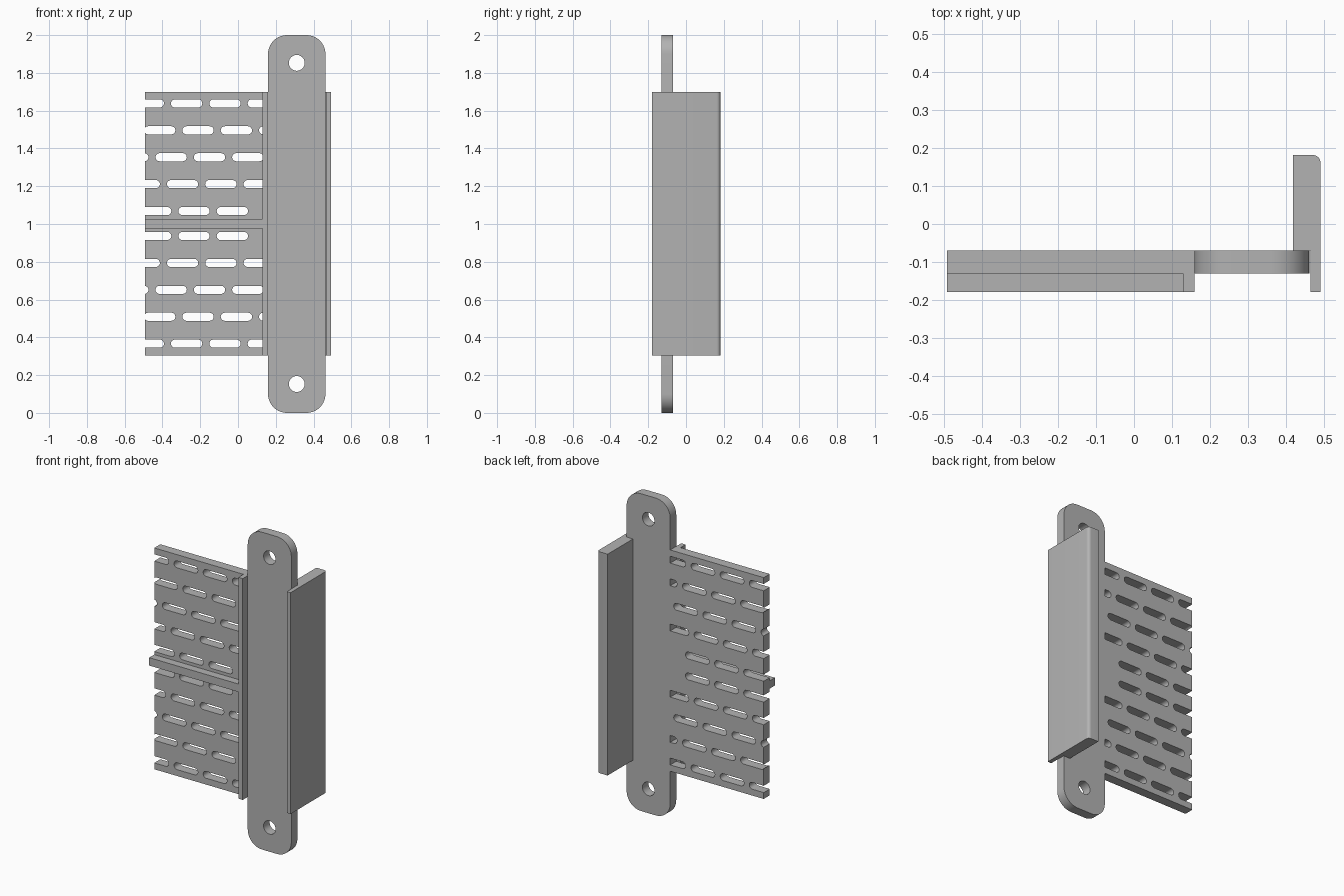
import bpy, bmesh, math

cube = bpy.data.objects.get("Cube")
if cube:
    bpy.data.objects.remove(cube, do_unlink=True)

grey = bpy.data.materials.new("plain grey")
grey.use_nodes = True
grey.diffuse_color = (0.45, 0.45, 0.45, 1)
grey.node_tree.nodes["Principled BSDF"].inputs["Base Color"].default_value = grey.diffuse_color

BACK, FACE, FRONT = -0.07, -0.13, -0.18   # depth of the sheet and of its ribs
LOW, HIGH = 0.305, 1.70                   # height of the panel and flange
MID = (LOW + HIGH) / 2
LEFT, EDGE, RIGHT = -0.493, 0.159, 0.463


def rounded(x0, x1, z0, z1, r, steps):
    """Outline of a rectangle with rounded corners."""
    pts = []
    corners = [(x1 - r, z1 - r), (x0 + r, z1 - r), (x0 + r, z0 + r), (x1 - r, z0 + r)]
    for q, (cx, cz) in enumerate(corners):
        for i in range(steps + 1):
            a = math.pi / 2 * (q + i / steps)
            pts.append((cx + r * math.cos(a), cz + r * math.sin(a)))
    return pts


def prism(bm, base, shift):
    """Closed prism from a base outline moved along a vector."""
    face = bm.faces.new([bm.verts.new(p) for p in base])
    out = bmesh.ops.extrude_face_region(bm, geom=[face])
    verts = [v for v in out["geom"] if isinstance(v, bmesh.types.BMVert)]
    bmesh.ops.translate(bm, verts=verts, vec=shift)


def make(name, prisms):
    bm = bmesh.new()
    for base, shift in prisms:
        prism(bm, base, shift)
    bmesh.ops.remove_doubles(bm, verts=bm.verts, dist=1e-5)
    bmesh.ops.recalc_face_normals(bm, faces=bm.faces)
    mesh = bpy.data.meshes.new(name)
    bm.to_mesh(mesh)
    bm.free()
    mesh.materials.append(grey)
    ob = bpy.data.objects.new(name, mesh)
    bpy.context.collection.objects.link(ob)
    return ob


def upright(outline, y0, y1):
    return [(x, y0, z) for x, z in outline], (0, y1 - y0, 0)


def box(name, x0, x1, y0, y1, z0, z1):
    return make(name, [upright([(x0, z0), (x1, z0), (x1, z1), (x0, z1)], y0, y1)])


def activate(ob):
    bpy.ops.object.select_all(action="DESELECT")
    ob.select_set(True)
    bpy.context.view_layer.objects.active = ob


def cut(ob, outlines):
    cutter = make("cutter", [upright(o, FACE - 0.1, BACK + 0.1) for o in outlines])
    cutter.hide_render = True
    mod = ob.modifiers.new("cut", "BOOLEAN")
    mod.operation, mod.solver, mod.object = "DIFFERENCE", "EXACT", cutter
    activate(ob)
    bpy.ops.object.modifier_apply(modifier=mod.name)
    bpy.data.objects.remove(cutter, do_unlink=True)


def smooth(ob):
    activate(ob)
    bpy.ops.object.shade_smooth_by_angle(angle=math.radians(30))


# Mounting plate with two screw holes
plate = make("mounting_plate", [upright(rounded(EDGE, RIGHT, 0, 2, 0.1, 10), FACE, BACK)])
R = 0.042
cut(plate, [rounded(0.311 - R, 0.311 + R, z - R, z + R, R, 8) for z in (0.153, 1.853)])
smooth(plate)

# Panel with staggered slots, mirrored about its middle
panel = box("slotted_panel", LEFT, EDGE, FACE, BACK, LOW, HIGH)
PITCH, HALF, SLOT_R = 0.203, 0.083, 0.0215
slots = []
for row in range(5):
    for n in range(-3, 4):
        cx = -0.272 + row * 0.0605 + n * PITCH
        if cx + HALF < LEFT or cx - HALF > EDGE - 0.03 or (row == 4 and cx > 0.1):
            continue
        for side in (1, -1):
            cz = MID + side * (0.636 - row * 0.1425)
            slots.append(rounded(cx - HALF, cx + HALF, cz - SLOT_R, cz + SLOT_R, SLOT_R - 1e-4, 5))
cut(panel, slots)
smooth(panel)

# Ribs on the front of the panel
box("side_rib", 0.129, EDGE, FRONT, FACE, LOW, HIGH)
box("middle_rib", LEFT, 0.129, FRONT, FACE, MID - 0.025, MID + 0.025)

# Side flange, thick behind the plate and thin in front, with one rounded edge
OUT, REAR, r = 0.492, 0.182, 0.02
profile = [(0.419, REAR), (0.419, BACK), (0.466, BACK), (0.466, FRONT), (OUT, FRONT)]
for i in range(7):
    a = math.pi / 2 * i / 6
    profile.append((OUT - r + r * math.cos(a), REAR - r + r * math.sin(a)))
flange = make("side_flange", [([(x, y, LOW) for x, y in profile], (0, 0, HIGH - LOW))])
smooth(flange)
